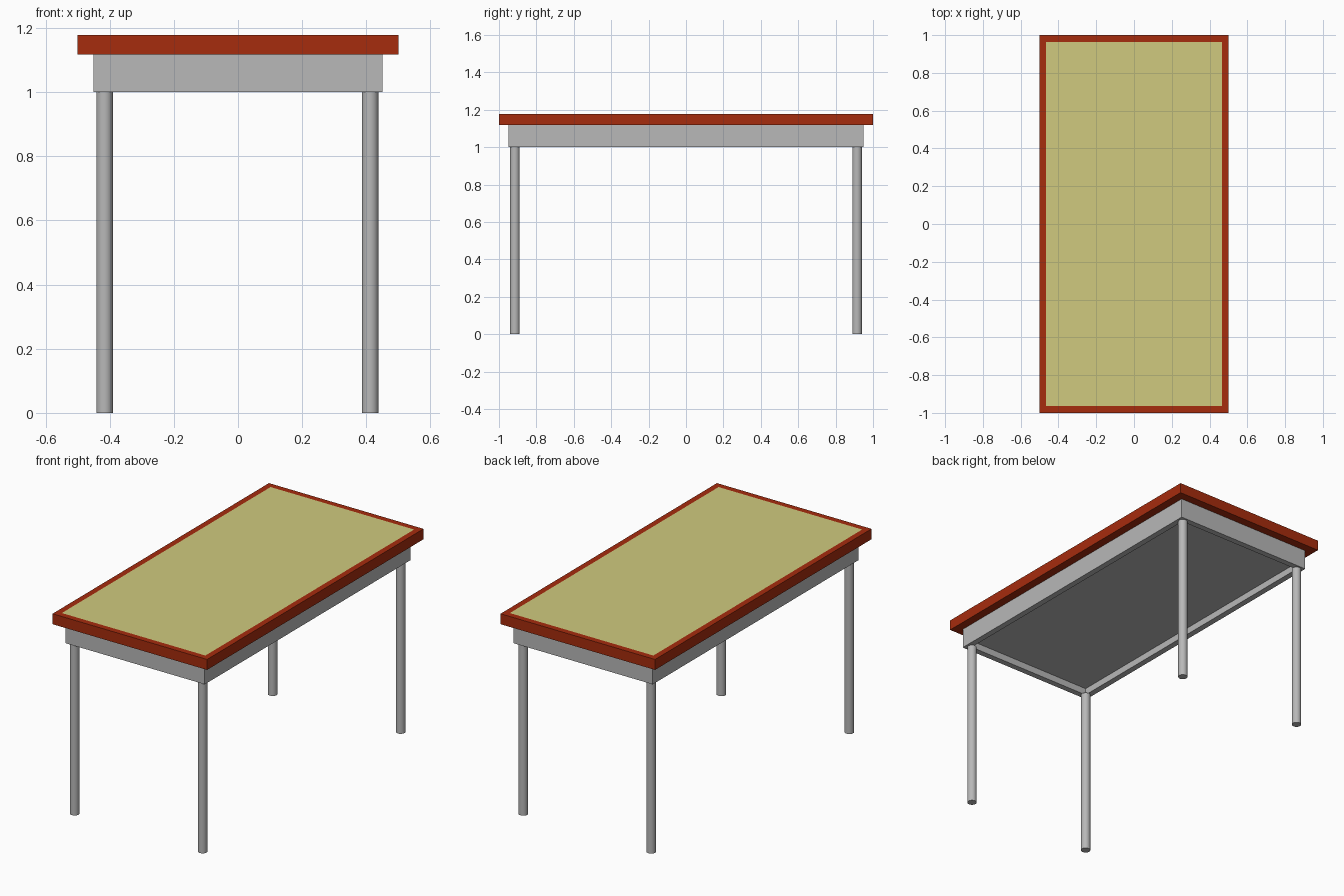
import bpy, bmesh
from mathutils import Vector

if "Cube" in bpy.data.objects:
    bpy.data.objects.remove(bpy.data.objects["Cube"])


def material(name, rgb):
    m = bpy.data.materials.new(name)
    m.diffuse_color = (*rgb, 1)
    m.use_nodes = True
    m.node_tree.nodes["Principled BSDF"].inputs["Base Color"].default_value = m.diffuse_color
    return m


red = material("red_brown_trim", (0.38, 0.025, 0.004))
khaki = material("khaki_surface", (0.63, 0.59, 0.21))
grey = material("grey_metal", (0.48, 0.48, 0.48))


def inset_box(name, half_x, half_y, z0, z1, side, width, depth, mats, inner_slot=0):
    """Box with its top (side=1) or bottom (side=-1) face inset and optionally recessed."""
    bm = bmesh.new()
    bmesh.ops.create_cube(bm, size=2)
    for v in bm.verts:
        v.co = Vector((v.co.x * half_x, v.co.y * half_y, z1 if v.co.z > 0 else z0))
    bm.normal_update()
    face = max(bm.faces, key=lambda f: f.normal.z * side)
    bmesh.ops.inset_region(bm, faces=[face], thickness=width)
    if depth:
        # second ring pushed straight inward makes the recess walls
        ext = bmesh.ops.extrude_discrete_faces(bm, faces=[face])
        face = ext["faces"][0]
        for v in face.verts:
            v.co.z -= side * depth
    face.material_index = inner_slot
    bmesh.ops.recalc_face_normals(bm, faces=bm.faces)
    me = bpy.data.meshes.new(name)
    bm.to_mesh(me)
    bm.free()
    for m in mats:
        me.materials.append(m)
    ob = bpy.data.objects.new(name, me)
    bpy.context.collection.objects.link(ob)
    return ob


# Table top: red border around a flush khaki panel
inset_box("table_top", 0.5, 1.0, 1.117, 1.178, 1, 0.05, 0, [red, khaki], 1)

# Apron: grey block with a shallow recess underneath
inset_box("apron", 0.45, 0.95, 1.0, 1.117, -1, 0.05, 0.04, [grey])

# Four round legs
for end, y in (("front", -0.915), ("back", 0.915)):
    for side, x in (("left", -0.416), ("right", 0.412)):
        bpy.ops.mesh.primitive_cylinder_add(vertices=24, radius=0.026, depth=1.0,
                                            location=(x, y, 0.5))
        leg = bpy.context.object
        leg.name = f"{end}_{side}_leg"
        leg.data.materials.append(grey)
        bpy.ops.object.shade_smooth_by_angle()
